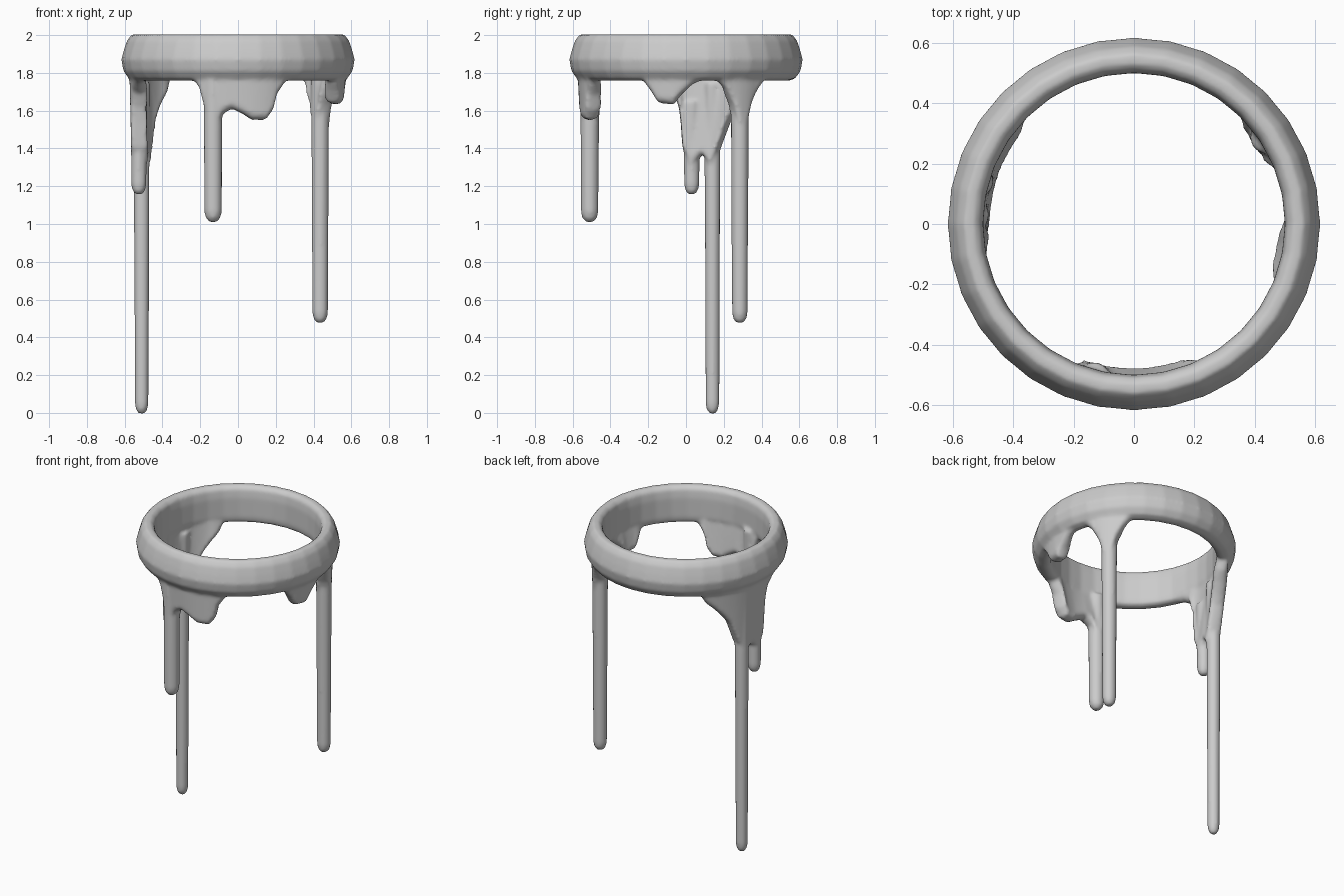
import bpy, bmesh, math
from math import cos, sin, pi, radians

cube = bpy.data.objects.get("Cube")
if cube:
    bpy.data.objects.remove(cube, do_unlink=True)

mat = bpy.data.materials.new("plain grey")
mat.use_nodes = True
grey = (0.6, 0.6, 0.6, 1)
mat.diffuse_color = grey
mat.node_tree.nodes["Principled BSDF"].inputs["Base Color"].default_value = grey

bm = bmesh.new()
RIM = 1.765


def loft(rings, closed):
    """Skin a list of equal point loops, closed round or capped at the ends."""
    loops = [[bm.verts.new(p) for p in ring] for ring in rings]
    n = len(loops[0])
    pairs = list(zip(loops, loops[1:]))
    if closed:
        pairs.append((loops[-1], loops[0]))
    for a, b in pairs:
        for i in range(n):
            j = (i + 1) % n
            bm.faces.new((a[i], a[j], b[j], b[i]))
    if not closed:
        bm.faces.new(loops[0][::-1])
        bm.faces.new(loops[-1])


def around(profile, angle):
    return [(r * cos(angle), r * sin(angle), z) for r, z in profile]


# Rounded rim
rim_profile = [(0.508, 1.985), (0.53, 2.003), (0.562, 2.003), (0.588, 1.972),
               (0.605, 1.92), (0.618, 1.87), (0.607, 1.81), (0.578, 1.77),
               (0.54, 1.757), (0.508, 1.765), (0.5, 1.8), (0.5, 1.93)]
loft([around(rim_profile, 2 * pi * i / 32) for i in range(32)], True)

# Lower edge of the melted skirt: (degrees, height)
EDGE = [(-25, RIM), (-20, 1.70), (-16, 1.64), (-7, 1.63), (-3, 1.68), (4, 1.74), (10, RIM),
        (17, RIM), (22, 1.72), (27, 1.63), (31, 1.5), (35, 1.5), (39, 1.63), (43, 1.7),
        (49, RIM), (134, RIM), (138, 1.7), (144, 1.65), (150, 1.59), (154, 1.54), (160, 1.4),
        (165, 1.3), (170, 1.37), (177, 1.3), (182, 1.4), (183.5, 1.6), (187, 1.69),
        (195, 1.74), (205, RIM), (244, RIM), (248, 1.72), (251, 1.61), (254, 1.5),
        (258, 1.5), (261, 1.58), (266.5, 1.61), (273, 1.58), (278, 1.55), (286, 1.55),
        (290, 1.6), (292, 1.68), (297, 1.75), (301, RIM), (335, RIM)]


def edge_height(deg):
    for (a, za), (b, zb) in zip(EDGE, EDGE[1:]):
        if a <= deg <= b:
            return za + (zb - za) * (deg - a) / (b - a)
    return RIM


def skirt_section(deg):
    low = edge_height(deg)
    lean = min(RIM - low, 0.1)
    inner, outer = 0.512 - 0.36 * lean, 0.575 - 0.1 * lean
    mid = (inner + outer) / 2
    knee = low + 0.03
    return around([(0.512, 1.9), (0.575, 1.9), (0.575, 1.82), (outer, knee),
                   (outer - 0.015, low + 0.008), (mid, low),
                   (inner + 0.015, low + 0.008), (inner, knee), (0.512, 1.85)],
                  radians(deg))


# Melted skirt under the rim
loft([skirt_section(-25 + i) for i in range(360)], True)


def drip(x, y, top, bottom, radius, end):
    """Slim hanging drip with a rounded tip."""
    shape = [(top, radius * 1.05), (top - 0.2, radius), (bottom + 0.05, end),
             (bottom + 0.018, end * 0.85), (bottom - 0.004, end * 0.45)]
    loft([[(x + r * cos(2 * pi * k / 16), y + r * sin(2 * pi * k / 16), z)
           for k in range(16)] for z, r in shape], False)


# Hanging drips
drip(-0.132, -0.51, 1.8, 1.015, 0.05, 0.047)
drip(0.435, 0.285, 1.8, 0.48, 0.048, 0.042)
drip(-0.51, 0.14, 1.75, 0.0, 0.043, 0.037)
drip(-0.525, 0.03, 1.65, 1.16, 0.043, 0.041)

bmesh.ops.recalc_face_normals(bm, faces=bm.faces)
mesh = bpy.data.meshes.new("dripping_ring")
bm.to_mesh(mesh)
bm.free()
mesh.materials.append(mat)
mesh.shade_smooth()
ring = bpy.data.objects.new("dripping_ring", mesh)
bpy.context.collection.objects.link(ring)

# Fuse the parts and soften the joins
fuse = ring.modifiers.new("fuse", 'REMESH')
fuse.mode = 'VOXEL'
fuse.voxel_size = 0.011
fuse.use_smooth_shade = True
soft = ring.modifiers.new("soften", 'SMOOTH')
soft.factor = 0.5
soft.iterations = 6
